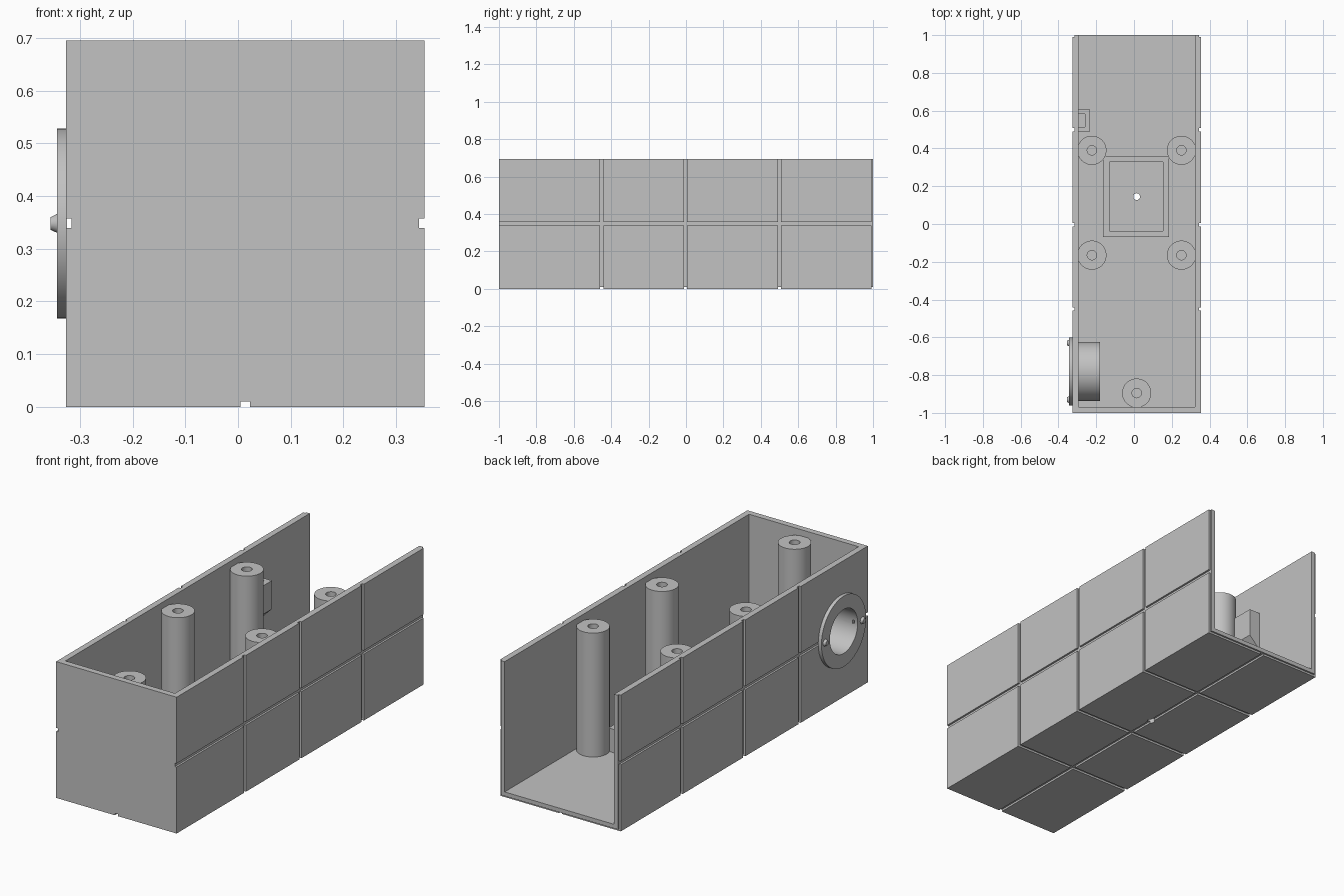
import bpy, bmesh, math
from mathutils import Matrix, Vector

cube = bpy.data.objects.get("Cube")
if cube:
    bpy.data.objects.remove(cube, do_unlink=True)

grey = bpy.data.materials.new("matte grey")
grey.use_nodes = True
COLOUR = (0.54, 0.54, 0.54, 1)
grey.diffuse_color = COLOUR
grey.node_tree.nodes["Principled BSDF"].inputs["Base Color"].default_value = COLOUR


def finish(name, bm):
    bmesh.ops.recalc_face_normals(bm, faces=bm.faces)
    mesh = bpy.data.meshes.new(name)
    bm.to_mesh(mesh)
    bm.free()
    mesh.materials.append(grey)
    obj = bpy.data.objects.new(name, mesh)
    bpy.context.collection.objects.link(obj)
    return obj


def box(name, lo, hi):
    lo, hi = Vector(lo), Vector(hi)
    bm = bmesh.new()
    bmesh.ops.create_cube(bm, size=1, matrix=Matrix.Translation((lo + hi) / 2)
                          @ Matrix.Diagonal((*(hi - lo), 1)))
    return finish(name, bm)


def cylinder(name, start, end, r1, r2=None, sides=48):
    start, end = Vector(start), Vector(end)
    axis = end - start
    turn = Vector((0, 0, 1)).rotation_difference(axis).to_matrix().to_4x4()
    bm = bmesh.new()
    bmesh.ops.create_cone(bm, cap_ends=True, segments=sides, radius1=r1,
                          radius2=r1 if r2 is None else r2, depth=axis.length,
                          matrix=Matrix.Translation((start + end) / 2) @ turn)
    return finish(name, bm)


def cut(obj, *cutters):
    for cutter in cutters:
        mod = obj.modifiers.new("cut", 'BOOLEAN')
        mod.operation, mod.solver, mod.object = 'DIFFERENCE', 'EXACT', cutter
        bpy.context.view_layer.update()
        graph = bpy.context.evaluated_depsgraph_get()
        mesh = bpy.data.meshes.new_from_object(obj.evaluated_get(graph))
        obj.modifiers.clear()
        obj.data = mesh
        bpy.data.objects.remove(cutter, do_unlink=True)
    return obj


def smooth(obj):
    bpy.ops.object.select_all(action='DESELECT')
    obj.select_set(True)
    bpy.context.view_layer.objects.active = obj
    bpy.ops.object.shade_smooth_by_angle(angle=math.radians(30))


# Main dimensions
X0, X1, TOP, WALL = -0.326, 0.354, 0.695, 0.031
MID, HALF_Z = (X0 + X1) / 2, 0.348
DEEP, HALF = 0.01, 0.009
PY = -0.78   # centre of the round port

# Open-topped, open-backed housing
housing = box("housing", (X0, -1, 0), (X1, 1, TOP))
cut(housing, box("hollow", (X0 + WALL, -1 + WALL, WALL), (X1 - WALL, 2, 2)))

# Joint grooves across both sides and the bottom
for y in (-0.45, -0.003, 0.5, 1.0):
    y0, y1 = y - HALF, y + (0.1 if y == 1 else HALF)
    cut(housing,
        box("groove", (X0 - 1, y0, -1), (X0 + DEEP, y1, 2)),
        box("groove", (X1 - DEEP, y0, -1), (X1 + 1, y1, 2)),
        box("groove", (X0 - 1, y0, -1), (X1 + 1, y1, DEEP)))

# Lengthwise grooves
cut(housing,
    box("groove", (X0 - 1, -2, HALF_Z - HALF), (X0 + DEEP, 2, HALF_Z + HALF)),
    box("groove", (X1 - DEEP, -2, HALF_Z - HALF), (X1 + 1, 2, HALF_Z + HALF)),
    box("groove", (MID - HALF, -2, -1), (MID + HALF, 2, DEEP)))

# Port opening and floor hole
cut(housing,
    cylinder("opening", (X0 - 1, PY, HALF_Z), (X0 + 0.1, PY, HALF_Z), 0.112),
    cylinder("hole", (MID, 0.145, -1), (MID, 0.145, 0.1), 0.018, sides=24))
smooth(housing)

# Screw posts with blind holes
for i, (x, y) in enumerate([(MID - 0.237, 0.39), (MID + 0.237, 0.39),
                            (MID - 0.237, -0.165), (MID + 0.237, -0.165),
                            (MID, -0.895)]):
    post = cylinder(f"screw_post_{i + 1}", (x, y, 0.02), (x, y, 0.663), 0.077)
    cut(post, cylinder("bore", (x, y, 0.4), (x, y, 1), 0.025, sides=24))
    smooth(post)

# Square frame on the floor
frame = box("floor_frame", (-0.163, -0.068, 0.025), (0.185, 0.36, 0.15))
cut(frame, box("frame_inside", (-0.13, -0.036, 0), (0.153, 0.328, 1)))

# Wall bracket with a sloped underside and a pocket
bm = bmesh.new()
side = [(-0.3, 0.52), (-0.232, 0.52), (-0.232, 0.375), (-0.3, 0.307)]
face = bm.faces.new([bm.verts.new((x, 0.49, z)) for x, z in side])
moved = bmesh.ops.extrude_face_region(bm, geom=[face])["geom"]
bmesh.ops.translate(bm, vec=(0, 0.115, 0),
                    verts=[v for v in moved if isinstance(v, bmesh.types.BMVert)])
bracket = finish("wall_bracket", bm)
cut(bracket, box("pocket", (-0.294, 0.513, 0.4), (-0.26, 0.583, 1)))

# Round port: outer flange and closed cup inside the wall
flange = cylinder("port_flange", (X0 + 0.001, PY, HALF_Z), (X0 - 0.018, PY, HALF_Z),
                  0.18, sides=64)
cut(flange, cylinder("opening", (-1, PY, HALF_Z), (0, PY, HALF_Z), 0.112))
smooth(flange)
cup = cylinder("port_cup", (-0.3, PY, HALF_Z), (-0.18, PY, HALF_Z), 0.156, sides=64)
cut(cup, cylinder("opening", (-1, PY, HALF_Z), (-0.195, PY, HALF_Z), 0.112))
smooth(cup)

# Flange screws with tapered heads
for name, y in (("front", PY - 0.15), ("back", PY + 0.15)):
    smooth(cylinder(f"{name}_flange_screw", (X0 - 0.017, y, HALF_Z),
                    (X0 - 0.03, y, HALF_Z), 0.018, 0.012, sides=24))
